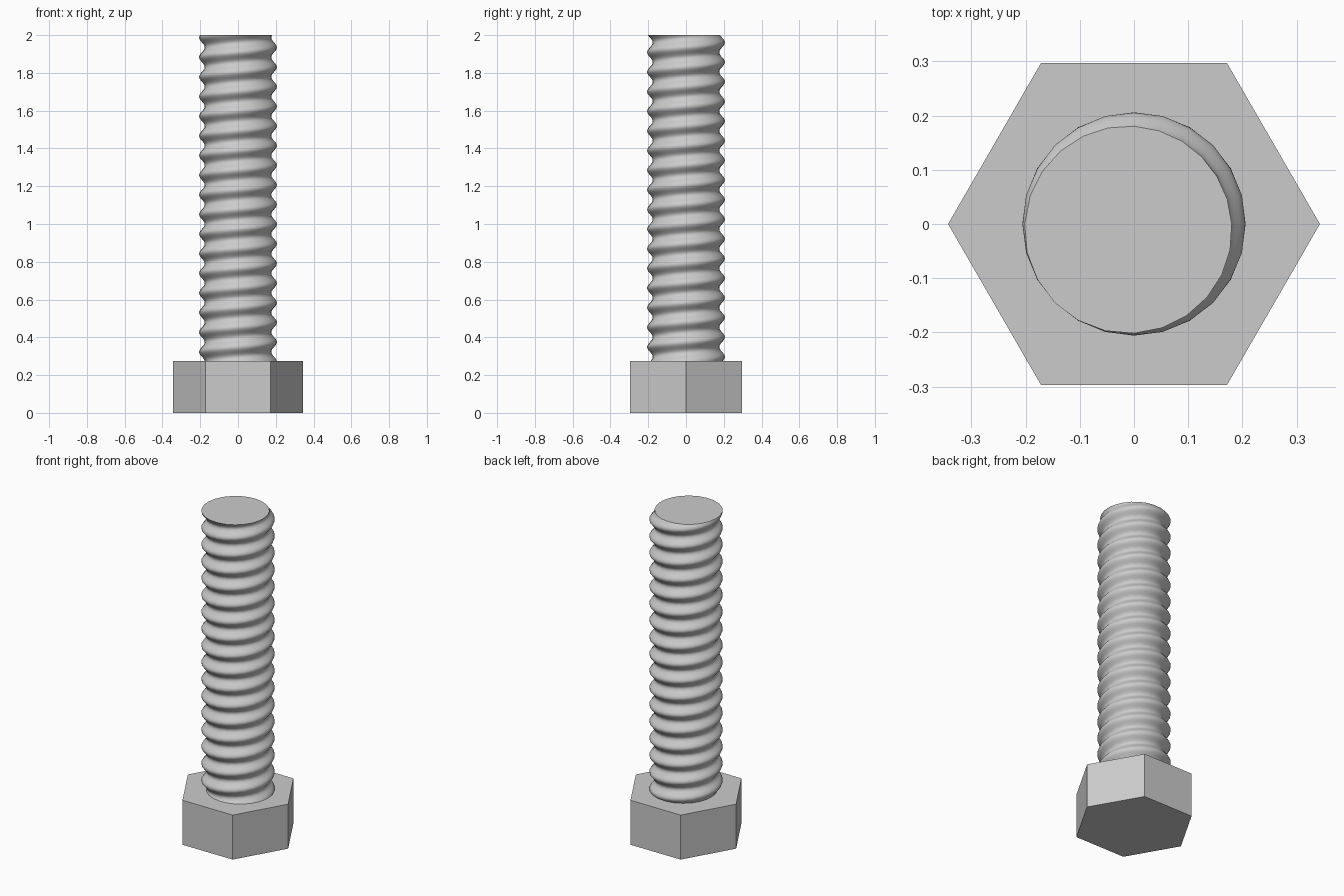
import bpy, bmesh, math

if "Cube" in bpy.data.objects:
    bpy.data.objects.remove(bpy.data.objects["Cube"])

HEAD_TOP = 0.275
TOP = 2.0
PITCH = 0.104
R_MID, R_AMP = 0.191, 0.015
SEGMENTS, ROWS = 24, 200

steel = bpy.data.materials.new("steel grey")
steel.diffuse_color = (0.6, 0.6, 0.6, 1)
steel.use_nodes = True
steel.node_tree.nodes["Principled BSDF"].inputs["Base Color"].default_value = steel.diffuse_color


def add_object(name, bm):
    bmesh.ops.recalc_face_normals(bm, faces=bm.faces)
    mesh = bpy.data.meshes.new(name)
    bm.to_mesh(mesh)
    bm.free()
    mesh.materials.append(steel)
    obj = bpy.data.objects.new(name, mesh)
    bpy.context.collection.objects.link(obj)
    return obj


# Hexagonal head: corners on the x axis, flats facing front and back
bm = bmesh.new()
ring = [bm.verts.new((0.343 * math.cos(i * math.pi / 3),
                      0.343 * math.sin(i * math.pi / 3), 0)) for i in range(6)]
base = bm.faces.new(ring)
side = bmesh.ops.extrude_face_region(bm, geom=[base], use_keep_orig=True)
bmesh.ops.translate(bm, vec=(0, 0, HEAD_TOP),
                    verts=[v for v in side["geom"] if isinstance(v, bmesh.types.BMVert)])
add_object("hex_head", bm)


# Threaded shaft: rings whose radius follows a right-handed helical wave
def thread_radius(angle, z):
    phase = (z - TOP) / PITCH * math.tau - (angle - math.radians(225))
    return R_MID + R_AMP * math.cos(phase)


bm = bmesh.new()
rings = []
for row in range(ROWS + 1):
    z = HEAD_TOP + (TOP - HEAD_TOP) * row / ROWS
    loop = []
    for i in range(SEGMENTS):
        a = math.tau * i / SEGMENTS
        r = thread_radius(a, z)
        loop.append(bm.verts.new((r * math.cos(a), r * math.sin(a), z)))
    rings.append(loop)
for low, high in zip(rings, rings[1:]):
    for i in range(SEGMENTS):
        j = (i + 1) % SEGMENTS
        bm.faces.new((low[i], low[j], high[j], high[i]))
bm.faces.new(rings[0][::-1])
bm.faces.new(rings[-1])
shaft = add_object("threaded_shaft", bm)

# Smooth thread with a crisp edge around the flat end
bpy.context.view_layer.objects.active = shaft
shaft.select_set(True)
bpy.ops.object.shade_smooth_by_angle(angle=math.radians(35))
